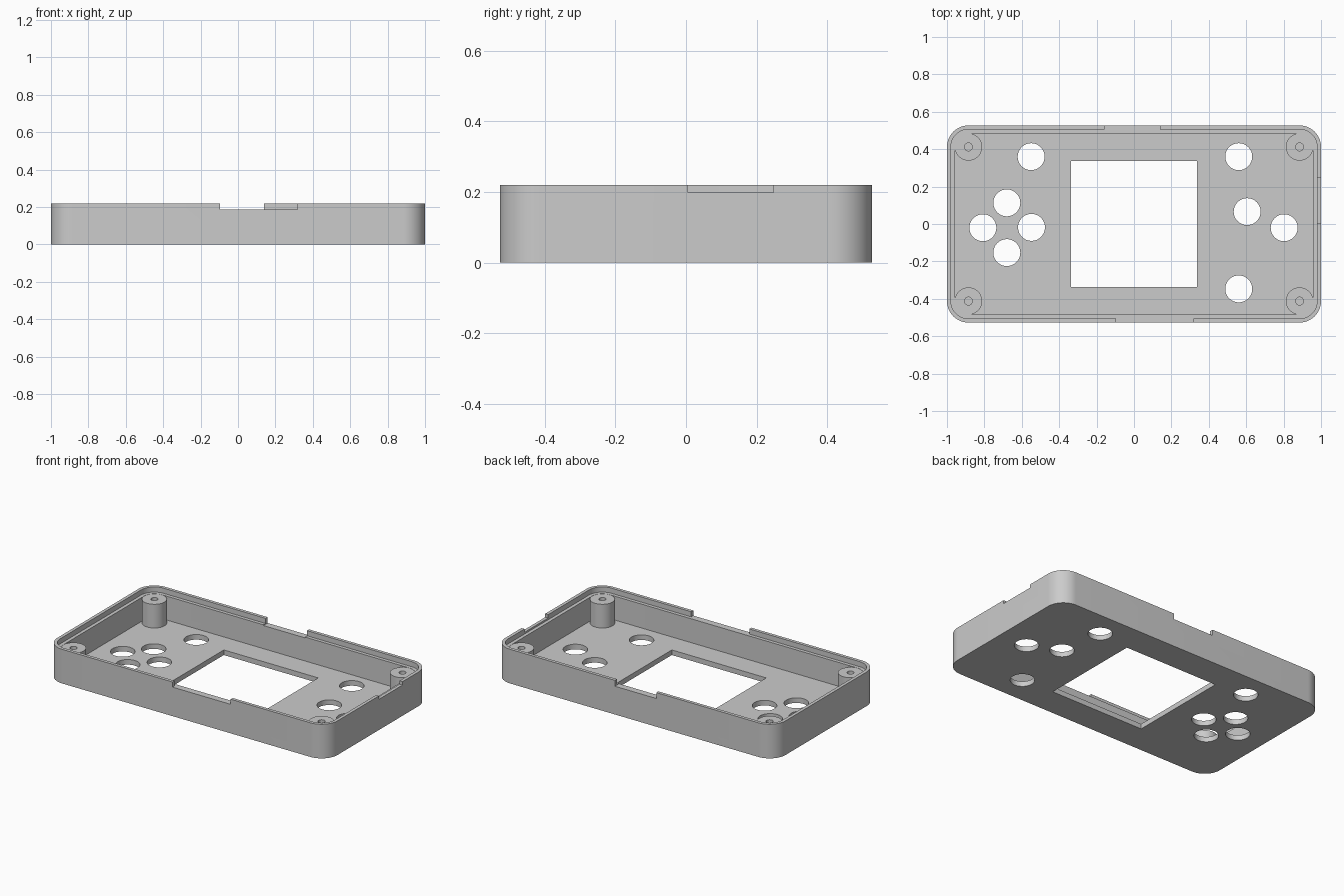
import bpy, bmesh, math
from mathutils import Vector

if "Cube" in bpy.data.objects:
    bpy.data.objects.remove(bpy.data.objects["Cube"])

HX, HY, H = 1.0, 0.527, 0.22      # half sizes and height of the case
R = 0.115                         # outer corner radius
FLOOR, LEDGE = 0.033, 0.187       # floor thickness, ledge height
RIM, WALL = 0.021, 0.043          # rim and full wall thickness
TOP = 0.3                         # cutters reach above the case

grey = bpy.data.materials.new("grey plastic")
grey.diffuse_color = (0.6, 0.6, 0.6, 1)
grey.use_nodes = True
grey.node_tree.nodes["Principled BSDF"].inputs["Base Color"].default_value = grey.diffuse_color


def prism(name, points, z0, z1):
    """Extrude a flat outline from z0 to z1."""
    bm = bmesh.new()
    face = bm.faces.new([bm.verts.new((x, y, z0)) for x, y in points])
    res = bmesh.ops.extrude_face_region(bm, geom=[face])
    top = [v for v in res["geom"] if isinstance(v, bmesh.types.BMVert)]
    bmesh.ops.translate(bm, verts=top, vec=(0, 0, z1 - z0))
    bmesh.ops.recalc_face_normals(bm, faces=bm.faces)
    return finish(name, bm)


def finish(name, bm):
    mesh = bpy.data.meshes.new(name)
    bm.to_mesh(mesh)
    bm.free()
    mesh.materials.append(grey)
    obj = bpy.data.objects.new(name, mesh)
    bpy.context.collection.objects.link(obj)
    return obj


def rounded(inset, n=16):
    """Rounded rectangle outline, inset from the outer wall."""
    pts, r = [], R - inset
    for k, (sx, sy) in enumerate([(1, 1), (-1, 1), (-1, -1), (1, -1)]):
        for i in range(n + 1):
            a = math.pi / 2 * (k + i / n)
            pts.append((sx * (HX - R) + r * math.cos(a),
                        sy * (HY - R) + r * math.sin(a)))
    return pts


def circle(cx, cy, r, n=48):
    return [(cx + r * math.cos(2 * math.pi * i / n),
             cy + r * math.sin(2 * math.pi * i / n)) for i in range(n)]


def rect(x0, x1, y0, y1):
    return [(x0, y0), (x1, y0), (x1, y1), (x0, y1)]


def smooth(obj):
    bpy.ops.object.select_all(action="DESELECT")
    obj.select_set(True)
    bpy.context.view_layer.objects.active = obj
    bpy.ops.object.shade_smooth_by_angle(angle=math.radians(30))


def cut(obj, points, z0, z1=TOP):
    """Subtract an extruded outline from obj."""
    cutter = prism("cutter", points, z0, z1)
    cutter.hide_render = True
    mod = obj.modifiers.new("cut", "BOOLEAN")
    mod.operation, mod.solver, mod.object = "DIFFERENCE", "EXACT", cutter
    bpy.context.view_layer.objects.active = obj
    bpy.ops.object.modifier_apply(modifier=mod.name)
    bpy.data.objects.remove(cutter, do_unlink=True)


# Tray with cavity and stepped rim
case = prism("case_shell", rounded(0), 0, H)
cut(case, rounded(WALL), FLOOR)
cut(case, rounded(RIM), LEDGE)

# Screen window and button holes
cut(case, rect(-0.337, 0.337, -0.337, 0.337), -0.1, 0.1)
buttons = [(-0.55, 0.36), (-0.68, 0.113), (-0.808, -0.02), (-0.548, -0.018),
           (-0.68, -0.153), (0.56, 0.36), (0.605, 0.066), (0.803, -0.02),
           (0.56, -0.347)]
for x, y in buttons:
    cut(case, circle(x, y, 0.072), -0.1, 0.1)

# Port notches: front and right through the rim, back through the full wall
cut(case, rect(-0.097, 0.317, -0.6, -HY + RIM + 0.003), LEDGE)
cut(case, rect(HX - RIM - 0.003, 1.1, 0.006, 0.248), 0.198)
cut(case, rect(-0.157, 0.138, HY - WALL - 0.01, 0.6), 0.182)
smooth(case)

# Corner screw posts, turned from a profile with a blind hole
profile = [(0, 0.05), (0.021, 0.05), (0.021, 0.186), (0.073, 0.186), (0.073, 0.02)]
for sx, sy, name in [(1, 1, "back_right"), (-1, 1, "back_left"),
                     (1, -1, "front_right"), (-1, -1, "front_left")]:
    bm = bmesh.new()
    verts = [bm.verts.new((r, 0, z)) for r, z in profile]
    edges = [bm.edges.new(p) for p in zip(verts, verts[1:])]
    bmesh.ops.spin(bm, geom=verts + edges, cent=(0, 0, 0), axis=(0, 0, 1),
                   angle=2 * math.pi, steps=48)
    bmesh.ops.remove_doubles(bm, verts=bm.verts, dist=1e-5)
    bmesh.ops.recalc_face_normals(bm, faces=bm.faces)
    # The annular top must face up
    ring = [f for f in bm.faces if f.calc_center_median().z > 0.185]
    if ring[0].normal.z < 0:
        bmesh.ops.reverse_faces(bm, faces=bm.faces)
    bmesh.ops.translate(bm, verts=bm.verts,
                        vec=Vector((sx * (HX - R), sy * (HY - R), 0)))
    smooth(finish("screw_post_" + name, bm))
